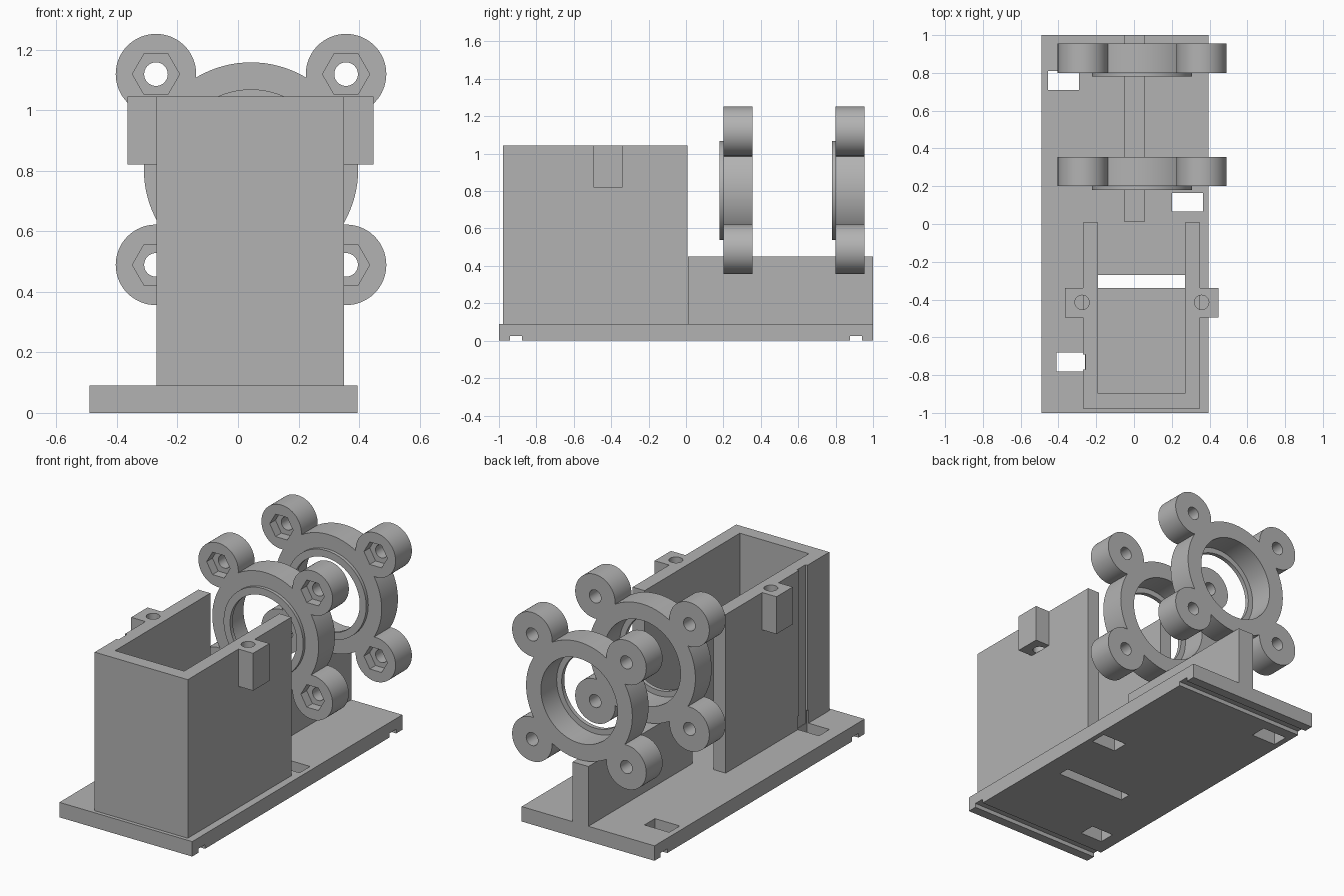
import bpy
from math import radians
from mathutils import Matrix

if "Cube" in bpy.data.objects:
    bpy.data.objects.remove(bpy.data.objects["Cube"])

grey = bpy.data.materials.new("plain grey")
grey.use_nodes = True
colour = (0.45, 0.45, 0.45, 1)
grey.diffuse_color = colour
grey.node_tree.nodes["Principled BSDF"].inputs["Base Color"].default_value = colour


def finish(obj, name):
    obj.name = name
    obj.data.materials.clear()
    obj.data.materials.append(grey)
    return obj


def box(name, x, y, z):
    """Box from (min, max) ranges."""
    bpy.ops.mesh.primitive_cube_add(size=1)
    obj = bpy.context.object
    lo, hi = zip(x, y, z)
    size = [b - a for a, b in zip(lo, hi)]
    mid = [(a + b) / 2 for a, b in zip(lo, hi)]
    obj.data.transform(Matrix.Translation(mid) @ Matrix.Diagonal((*size, 1)))
    return finish(obj, name)


def rod(name, x, z, radius, y, sides=64):
    """Cylinder along y, with a corner pointing to +x."""
    bpy.ops.mesh.primitive_cylinder_add(vertices=sides, radius=radius, depth=y[1] - y[0])
    obj = bpy.context.object
    turn = Matrix.Rotation(radians(90), 4, 'X') @ Matrix.Rotation(radians(90), 4, 'Z')
    obj.data.transform(Matrix.Translation((x, sum(y) / 2, z)) @ turn)
    return finish(obj, name)


def combine(target, tool, operation='DIFFERENCE'):
    """Apply a boolean and remove the tool."""
    mod = target.modifiers.new("shape", 'BOOLEAN')
    mod.object, mod.operation, mod.solver = tool, operation, 'EXACT'
    bpy.context.view_layer.objects.active = target
    bpy.ops.object.modifier_apply(modifier=mod.name)
    bpy.data.objects.remove(tool)


def smooth(obj):
    bpy.ops.object.select_all(action='DESELECT')
    obj.select_set(True)
    bpy.context.view_layer.objects.active = obj
    bpy.ops.object.shade_smooth_by_angle(angle=radians(30))


# Base plate with through slots and two grooves underneath
TOP = 0.09
base = box("base_plate", (-0.49, 0.395), (-1, 1), (0, TOP))
slots = [((-0.455, -0.29), (0.71, 0.81)), ((0.2, 0.365), (0.065, 0.165)),
         ((-0.41, -0.26), (-0.78, -0.68)), ((-0.19, 0.27), (-0.34, -0.27))]
for x, y in slots:
    combine(base, box("cutter", x, y, (-0.1, 0.2)))
for y in (-0.91, 0.91):
    combine(base, box("cutter", (-1, 1), (y - 0.032, y + 0.032), (-0.1, 0.025)))

# Central rib carrying the rings
box("centre_rib", (-0.05, 0.055), (0.01, 1), (TOP, 0.45))

# Holder: tall box, open on top and at the back, with two side lugs
HIGH = 1.045
holder = box("holder_box", (-0.27, 0.35), (-0.978, 0.008), (TOP, HIGH))
lug_y = (-0.495, -0.34)
for x in ((-0.365, -0.25), (0.33, 0.447)):
    combine(holder, box("lug", x, lug_y, (0.82, HIGH)), 'UNION')
combine(holder, box("cutter", (-0.19, 0.27), (-0.898, 0.5), (0, 2)))
for x in (-0.275, 0.358):
    bpy.ops.mesh.primitive_cylinder_add(vertices=48, radius=0.038, depth=0.4,
                                        location=(x, -0.415, 1.02))
    combine(holder, bpy.context.object)
# Cable channel in the right wall, wider at its foot
combine(holder, box("cutter", (-0.4, -0.257), (-0.77, -0.69), (0, 2)))
combine(holder, box("cutter", (-0.4, -0.26), (-0.78, -0.68), (0, 0.17)))
smooth(holder)

# Ring mounts: body, front lip, four corner bosses with nut pockets
CX, CZ = 0.043, 0.804
corners = [(CX + sx * 0.314, CZ + sz * 0.315) for sx in (-1, 1) for sz in (-1, 1)]
for label, y in (("front", 0.2), ("back", 0.8)):
    end = y + 0.155
    ring = rod(label + "_ring_mount", CX, CZ, 0.354, (y, end), 96)
    combine(ring, rod("lip", CX, CZ, 0.265, (y - 0.02, y + 0.05), 96), 'UNION')
    for x, z in corners:
        combine(ring, rod("boss", x, z, 0.133, (y, end)), 'UNION')
    combine(ring, rod("cutter", CX, CZ, 0.255, (y + 0.005, end + 0.1), 96))
    combine(ring, rod("cutter", CX, CZ, 0.222, (y - 0.1, end + 0.1), 96))
    for x, z in corners:
        combine(ring, rod("cutter", x, z, 0.039, (y - 0.1, end + 0.1), 48))
        combine(ring, rod("cutter", x, z, 0.078, (y - 0.1, y + 0.055), 6))
    smooth(ring)
